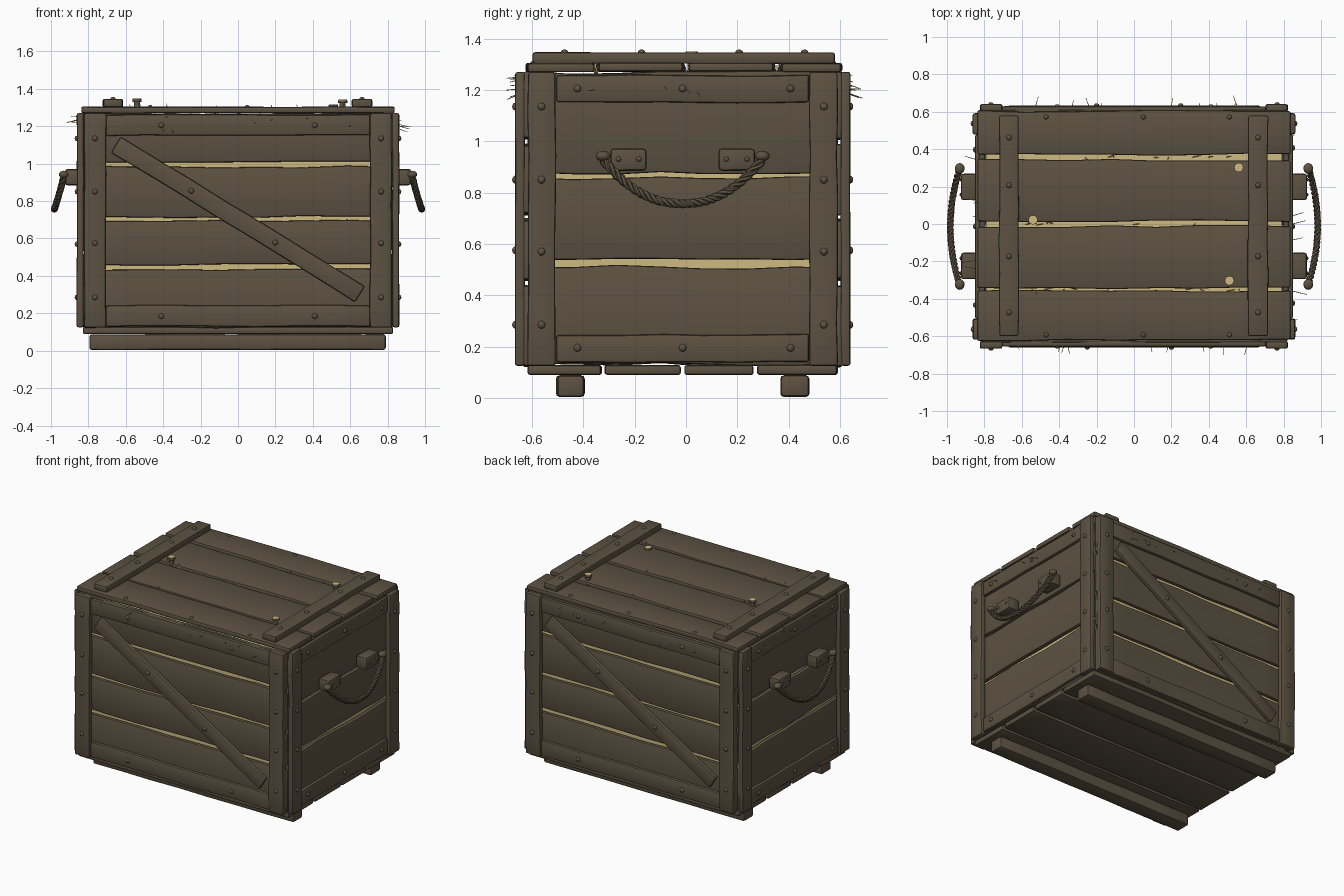
import bpy, bmesh, math, random
from mathutils import Matrix, Vector

if "Cube" in bpy.data.objects:
    bpy.data.objects.remove(bpy.data.objects["Cube"])

random.seed(7)
CY = -0.013          # the crate body sits slightly forward of centre


def material(name, rgb):
    m = bpy.data.materials.new(name)
    m.diffuse_color = (*rgb, 1)
    m.use_nodes = True
    m.node_tree.nodes["Principled BSDF"].inputs["Base Color"].default_value = m.diffuse_color
    return m


WOOD = material("dark weathered wood", (0.108, 0.084, 0.054))
STRAW = material("pale straw", (0.62, 0.49, 0.22))
FLIP = Matrix.Rotation(math.pi, 4, 'Z')
IDENT = Matrix.Identity(4)


def finish(name, bm, mat, bevel=0):
    bmesh.ops.recalc_face_normals(bm, faces=bm.faces[:])
    me = bpy.data.meshes.new(name)
    bm.to_mesh(me)
    bm.free()
    ob = bpy.data.objects.new(name, me)
    bpy.context.collection.objects.link(ob)
    me.materials.append(mat)
    if bevel:
        b = ob.modifiers.new("worn_edges", 'BEVEL')
        b.width, b.segments, b.limit_method = bevel, 2, 'ANGLE'
        b.angle_limit = math.radians(40)
    return ob


def plank(name, lo, hi, m=IDENT, wobble=0.006, bevel=0.01, mat=WOOD, segs=7):
    """Box from lo to hi whose long edges wander a little."""
    lo, hi = Vector(lo), Vector(hi)
    size = hi - lo
    thin, wide, long = sorted(range(3), key=lambda k: size[k])
    bm = bmesh.new()
    rings = []
    for i in range(segs + 1):
        w0, w1 = random.uniform(-wobble, wobble), random.uniform(-wobble, wobble)
        d = random.uniform(-wobble, wobble) * 0.3
        ring = []
        for a, b in ((0, 0), (1, 0), (1, 1), (0, 1)):
            p = Vector((0, 0, 0))
            p[long] = lo[long] + size[long] * i / segs
            p[wide] = hi[wide] + w1 if a else lo[wide] + w0
            p[thin] = (hi[thin] if b else lo[thin]) + d
            ring.append(bm.verts.new(m @ p))
        rings.append(ring)
    for r, q in zip(rings, rings[1:]):
        for k in range(4):
            bm.faces.new((r[k], r[(k + 1) % 4], q[(k + 1) % 4], q[k]))
    bm.faces.new(rings[0])
    bm.faces.new(rings[-1])
    return finish(name, bm, mat, bevel)


nails = bmesh.new()


def nail(pos, axis, m=IDENT, r=0.015):
    rot = Vector((0, 0, 1)).rotation_difference(Vector(axis)).to_matrix().to_4x4()
    mat = m @ Matrix.Translation(pos) @ rot @ Matrix.Diagonal((1, 1, 0.75, 1))
    bmesh.ops.create_uvsphere(nails, u_segments=10, v_segments=6, radius=r, matrix=mat)


# straw packing filling the inside
plank("straw_filling", (-0.79, -0.585, 0.135), (0.79, 0.585, 1.255), wobble=0, bevel=0, mat=STRAW)

# front and back, then right and left, by half turns
for side, end, m in (("front", "right", IDENT), ("back", "left", FLIP)):
    for i, (a, b) in enumerate(((0.125, 0.437), (0.46, 0.695), (0.716, 0.985), (1.01, 1.268))):
        plank(f"{side}_plank_{i}", (-0.82, -0.622, a), (0.82, -0.594, b), m)
    for s in (-1, 1):
        x0, x1 = sorted((s * 0.705, s * 0.822))
        plank(f"{side}_post", (x0, -0.653, 0.125), (x1, -0.615, 1.27), m, 0.003)
        for z in (1.135, 0.85, 0.575, 0.285):
            nail((s * 0.765, -0.653, z), (0, -1, 0), m)
    for z in (0.13, 1.15):
        plank(f"{side}_rail", (-0.705, -0.642, z), (0.705, -0.612, z + 0.112), m, 0.003)
        for x in (-0.41, 0.41):
            nail((x, -0.642, z + 0.055), (0, -1, 0), m)
    tilt = Matrix.Translation((0, 0, 0.703)) @ Matrix.Rotation(math.atan2(0.80, 1.305), 4, 'Y')
    plank(f"{side}_diagonal_brace", (-0.765, -0.647, -0.05), (0.765, -0.615, 0.05), m @ tilt, 0.003)
    for x, z in ((-0.25, 0.855), (0.2, 0.578)):
        nail((x, -0.647, z), (0, -1, 0), m)

    for i, (a, b) in enumerate(((0.13, 0.512), (0.537, 0.856), (0.877, 1.268))):
        plank(f"{end}_plank_{i}", (0.795, -0.6, a), (0.828, 0.6, b), m, 0.008)
    for s in (-1, 1):
        y0, y1 = sorted((s * 0.494, s * 0.603))
        plank(f"{end}_post", (0.825, y0, 0.125), (0.862, y1, 1.27), m, 0.003)
        for z in (1.135, 0.85, 0.57, 0.285):
            nail((0.862, s * 0.55, z), (1, 0, 0), m)
    for z in (0.14, 1.15):
        plank(f"{end}_rail", (0.82, -0.492, z), (0.85, 0.492, z + 0.107), m, 0.003)
        for y in (-0.41, 0, 0.42):
            nail((0.85, y, z + 0.055), (1, 0, 0), m)

    # rope handle: blocks, end knots and three twisted strands
    for s in (-1, 1):
        y0, y1 = sorted((s * 0.14, s * 0.282))
        plank(f"{end}_handle_block", (0.84, y0, 0.885), (0.925, y1, 0.972), m, 0.001, 0.014, segs=1)
        for y in (0.17, 0.25):
            nail((0.925, s * y, 0.93), (1, 0, 0), m, 0.01)
        bm = bmesh.new()
        bmesh.ops.create_uvsphere(bm, u_segments=14, v_segments=10, radius=0.024, matrix=m @
                                  Matrix.Translation((0.932, s * 0.31, 0.942)) @ Matrix.Diagonal((1.1, 1.2, 0.85, 1)))
        finish(f"{end}_rope_knot", bm, WOOD)
    cu = bpy.data.curves.new(f"{end}_rope", 'CURVE')
    cu.dimensions, cu.bevel_depth, cu.bevel_resolution, cu.use_fill_caps = '3D', 0.0095, 1, True
    cu.materials.append(WOOD)
    n = 110
    for k in range(3):
        sp = cu.splines.new('POLY')
        sp.points.add(n)
        for i in range(n + 1):
            t = 2 * i / n - 1
            p = Vector((0.982 - 0.05 * t * t, 0.31 * t, 0.757 + 0.17 * abs(t) ** 2.2))
            tan = Vector((-0.1 * t, 0.31, 0.374 * t * abs(t) ** 0.2)).normalized()
            u = tan.cross(Vector((1, 0, 0))).normalized()
            v = tan.cross(u)
            a = 2 * math.pi * (k / 3 + 4.5 * t)
            p += (u * math.cos(a) + v * math.sin(a)) * 0.0095
            sp.points[i].co = (*(m @ p), 1)
    ob = bpy.data.objects.new(f"{end}_rope", cu)
    bpy.context.collection.objects.link(ob)

# floor boards and skids
for i, (a, b) in enumerate(((-0.602, -0.317), (-0.303, -0.01), (0.008, 0.274), (0.292, 0.603))):
    plank(f"floor_plank_{i}", (-0.83, a, 0.09), (0.83, b, 0.128), wobble=0.003)
for y in (-0.437, 0.437):
    plank("skid", (-0.795, y - 0.054, 0.004), (0.79, y + 0.054, 0.088), wobble=0.003, bevel=0.014)

# lid boards and battens
for i, (a, b) in enumerate(((-0.607, -0.343), (-0.33, 0.003), (0.028, 0.356), (0.383, 0.617))):
    plank(f"lid_plank_{i}", (-0.838, a, 1.27), (0.838, b, 1.304))
for x in (-0.668, 0.663):
    plank("lid_batten", (x - 0.053, -0.585, 1.302), (x + 0.053, 0.593, 1.346), wobble=0.003)
    for y in (-0.46, -0.16, 0.22, 0.475):
        nail((x, y, 1.346), (0, 0, 1))
for x in (-0.47, 0.05, 0.51):
    for y in (-0.58, 0.585):
        nail((x, y, 1.304), (0, 0, 1), r=0.013)
finish("nail_heads", nails, WOOD)

# loose pegs with pale tops
for x, y, h in ((-0.54, 0.035, 0.042), (0.56, 0.315, 0.036), (0.51, -0.29, 0.01)):
    for name, mat, r, z0, z1 in (("peg", WOOD, 0.016, -0.02, h - 0.012), ("peg_head", WOOD, 0.025, h - 0.014, h),
                                 ("peg_top", STRAW, 0.024, h, h + 0.004)):
        bm = bmesh.new()
        bmesh.ops.create_cone(bm, cap_ends=True, segments=12, radius1=r, radius2=r, depth=z1 - z0,
                              matrix=Matrix.Translation((x, y, 1.303 + (z0 + z1) / 2)))
        finish(name, bm, mat)

# loose straws poking from the gaps
bm = bmesh.new()


def straw(pos, d, length):
    d = Vector(d).normalized()
    rot = Vector((0, 0, 1)).rotation_difference(d).to_matrix().to_4x4()
    bmesh.ops.create_cone(bm, cap_ends=True, segments=5, radius1=0.003, radius2=0.0015, depth=length,
                          matrix=Matrix.Translation(Vector(pos) + d * length / 2) @ rot)


R = random.uniform
for s in (-1, 1):
    for _ in range(9):
        straw((R(-0.7, 0.7), s * 0.58, R(1.2, 1.265)), (R(-0.4, 0.4), s, R(-0.4, 0.1)), R(0.08, 0.14))
    for _ in range(6):
        straw((s * 0.78, R(-0.5, 0.5), R(1.2, 1.265)), (s, R(-0.4, 0.4), R(-0.4, 0.1)), R(0.08, 0.15))
for y in (-0.337, 0.015, 0.37):
    for _ in range(9):
        straw((R(-0.7, 0.7), y, 1.25), (R(-1, 1), R(-0.3, 0.3), 0.7), R(0.05, 0.08))
finish("loose_straws", bm, STRAW)

# bake bevels and curves, smooth, and set the body in place
bpy.ops.object.select_all(action='SELECT')
bpy.context.view_layer.objects.active = bpy.context.selected_objects[0]
bpy.ops.object.convert(target='MESH')
bpy.ops.object.shade_smooth_by_angle(angle=math.radians(35))
for ob in bpy.context.scene.objects:
    ob.location.y += CY
